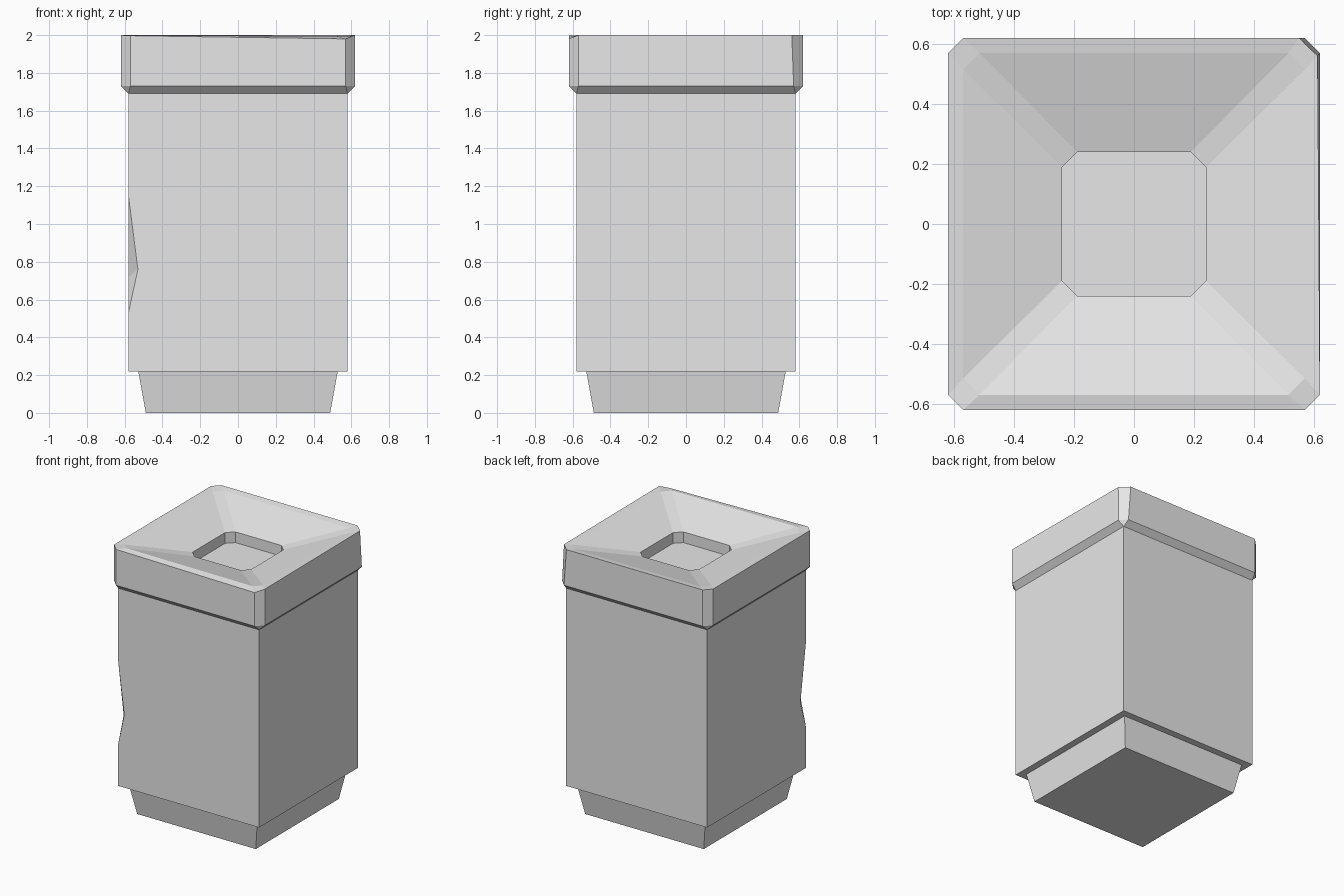
import bpy
import bmesh

old = bpy.data.objects.get("Cube")
if old:
    bpy.data.objects.remove(old, do_unlink=True)

grey = bpy.data.materials.new("light_grey")
grey.use_nodes = True
grey.diffuse_color = (0.8, 0.8, 0.8, 1)
grey.node_tree.nodes["Principled BSDF"].inputs["Base Color"].default_value = (0.8, 0.8, 0.8, 1)


def finish(name, bm):
    """Weld, orient and link a mesh as a flat shaded object."""
    bmesh.ops.remove_doubles(bm, verts=bm.verts, dist=0.0005)
    bmesh.ops.recalc_face_normals(bm, faces=bm.faces)
    mesh = bpy.data.meshes.new(name)
    bm.to_mesh(mesh)
    bm.free()
    mesh.materials.append(grey)
    obj = bpy.data.objects.new(name, mesh)
    bpy.context.collection.objects.link(obj)
    return obj


def square(h, z):
    return [(-h, -h, z), (h, -h, z), (h, h, z), (-h, h, z)]


def octagon(h, cut, z):
    """Square with cut corners, two points per corner, same order as square."""
    k = h - cut
    return [(-h, -k, z), (-k, -h, z), (k, -h, z), (h, -k, z),
            (h, k, z), (k, h, z), (-k, h, z), (-h, k, z)]


def loft(name, rings, cap_start=False, cap_end=False):
    bm = bmesh.new()
    loops = [[bm.verts.new(p) for p in ring] for ring in rings]
    n = len(loops[0])
    for low, high in zip(loops, loops[1:]):
        for i in range(n):
            j = (i + 1) % n
            bm.faces.new((low[i], low[j], high[j], high[i]))
    if cap_start:
        bm.faces.new(loops[0][::-1])
    if cap_end:
        bm.faces.new(loops[-1])
    return finish(name, bm)


# Tapered foot
loft("base", [square(0.488, 0), square(0.528, 0.22)], cap_start=True)

# Square bin body with a dent knocked into one front corner edge
H = 0.58
bm = bmesh.new()
low = [bm.verts.new(p) for p in square(H, 0.22)]
high = [bm.verts.new(p) for p in square(H, 1.69)]
dent_top = bm.verts.new((-H, -H, 1.15))
dent_bottom = bm.verts.new((-H, -H, 0.53))
dent_front = bm.verts.new((-0.53, -H, 0.76))
dent_side = bm.verts.new((-H, -0.515, 0.72))
bm.faces.new(low[::-1])
for i in (1, 2):
    bm.faces.new((low[i], low[i + 1], high[i + 1], high[i]))
bm.faces.new((low[0], low[1], high[1], high[0], dent_top, dent_front, dent_bottom))
bm.faces.new((low[3], low[0], dent_bottom, dent_side, dent_top, high[0], high[3]))
bm.faces.new((dent_top, dent_side, dent_front))
bm.faces.new((dent_bottom, dent_front, dent_side))
finish("body", bm)

# Lid: pointed lower corners, chamfered walls, funnel top and sunken hole
lower = [p for p in square(H, 1.69) for _ in range(2)]
top = octagon(0.62, 0.05, 2.0)
top[1] = (-0.57, -0.62, 1.997)
top[2] = (0.57, -0.62, 1.98)
top[4] = (0.612, 0.56, 2.0)
top[5] = (0.55, 0.62, 2.0)
rim = octagon(0.57, 0.055, 1.992)
for i in (1, 2):
    rim[i] = (rim[i][0], rim[i][1], 2.0 - 0.005 * (i - 1))
loft("lid", [lower, octagon(0.62, 0.05, 1.73), top, rim,
             octagon(0.24, 0.05, 1.90), octagon(0.24, 0.05, 1.82)], cap_end=True)
